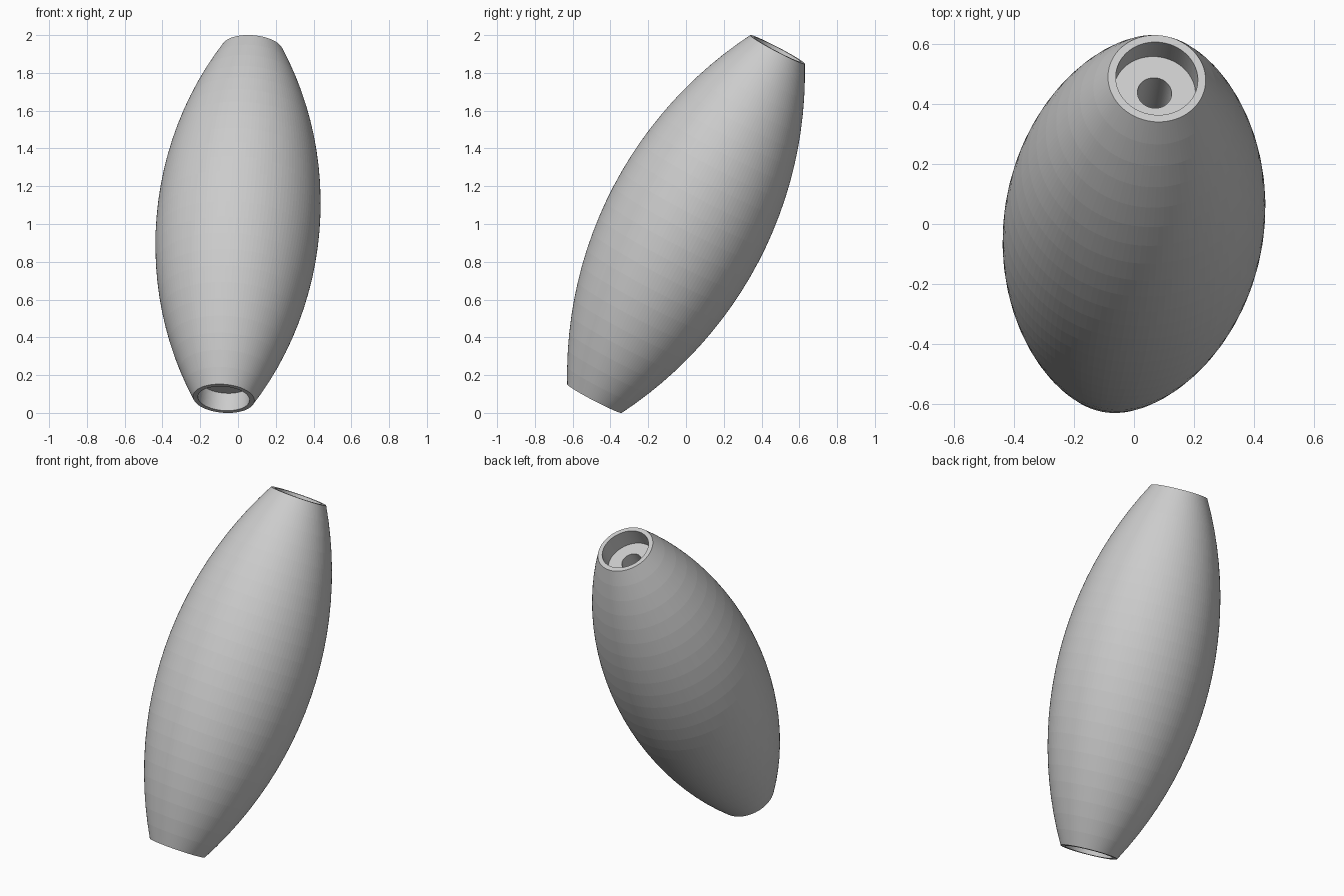
import bpy, bmesh, math
from mathutils import Vector

if "Cube" in bpy.data.objects:
    bpy.data.objects.remove(bpy.data.objects["Cube"])

AXIS = Vector((0.0726, 0.463, 0.883)).normalized()
HALF, R_MID, R_END = 1.046, 0.433, 0.163
R_SOCKET, DEPTH, R_BORE = 0.137, 0.104, 0.057
STEPS, SIDES = 24, 128

# Barrel-shaped outer profile: circular arc from end to end
sag = R_MID - R_END
arc_r = (HALF ** 2 + sag ** 2) / (2 * sag)
arc_angle = math.asin(HALF / arc_r)
profile = []
for i in range(STEPS + 1):
    a = arc_angle * (2 * i / STEPS - 1)
    profile.append((R_MID - arc_r + arc_r * math.cos(a), arc_r * math.sin(a)))

# Recessed sockets at both ends joined by a bore through the middle
socket = [(R_SOCKET, HALF), (R_SOCKET, HALF - DEPTH), (R_BORE, HALF - DEPTH)]
profile += socket + [(r, -z) for r, z in reversed(socket)]

# Revolve the closed profile
bm = bmesh.new()
rings = []
for r, z in profile:
    rings.append([bm.verts.new((r * math.cos(2 * math.pi * k / SIDES),
                                r * math.sin(2 * math.pi * k / SIDES), z))
                  for k in range(SIDES)])
for i, ring in enumerate(rings):
    nxt = rings[(i + 1) % len(rings)]
    for k in range(SIDES):
        j = (k + 1) % SIDES
        bm.faces.new((ring[k], ring[j], nxt[j], nxt[k]))
bmesh.ops.recalc_face_normals(bm, faces=bm.faces)

mesh = bpy.data.meshes.new("barrel_bead")
bm.to_mesh(mesh)
bm.free()
bead = bpy.data.objects.new("barrel_bead", mesh)
bpy.context.collection.objects.link(bead)

# Tilt onto the leaning axis and stand on the ground
bead.rotation_euler = AXIS.to_track_quat('Z', 'Y').to_euler()
bead.location = (0, 0, 1)
